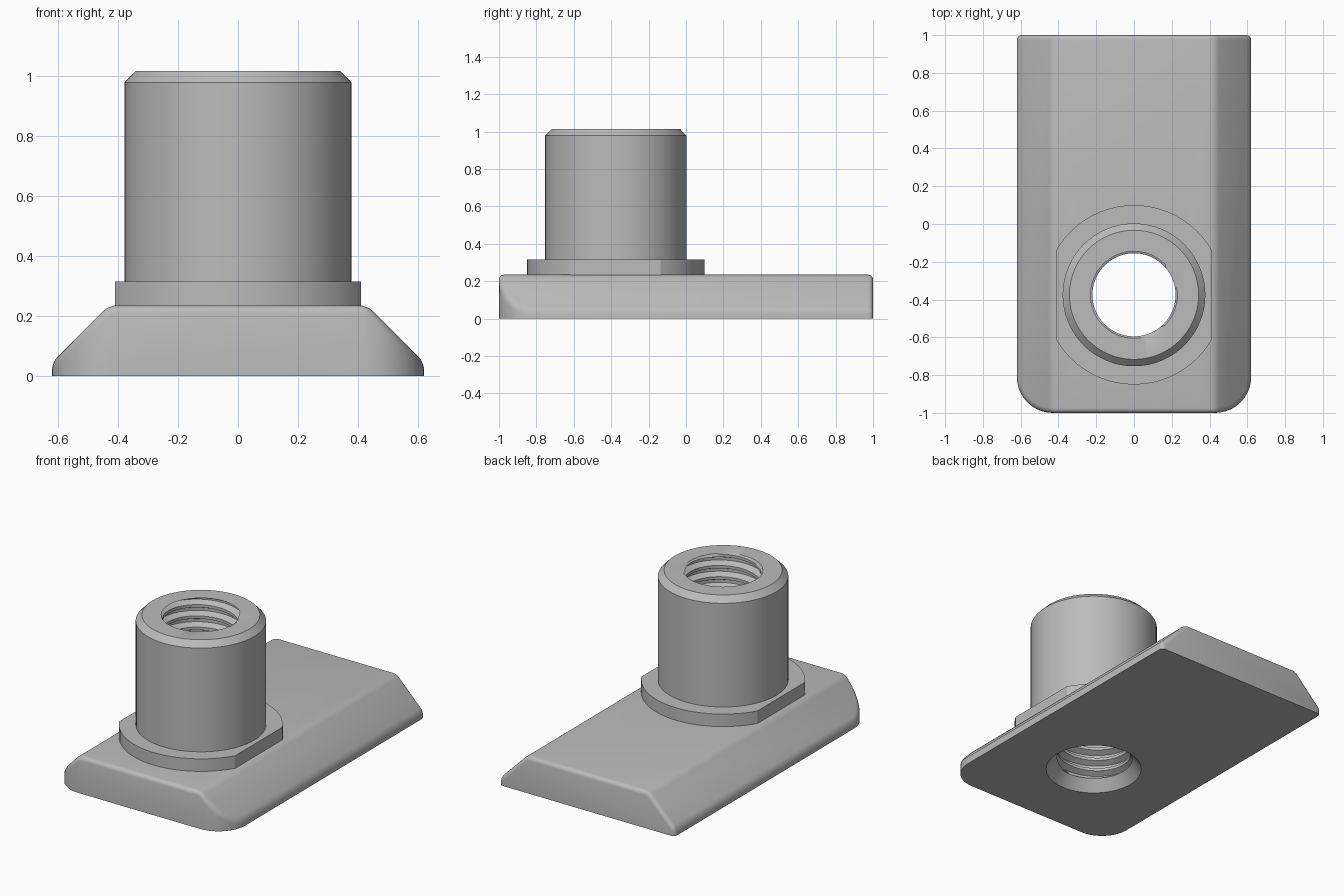
import bpy, bmesh, math
from mathutils import Vector

if "Cube" in bpy.data.objects:
    bpy.data.objects.remove(bpy.data.objects["Cube"], do_unlink=True)

SEG = 64
CY = -0.375            # bore axis position along y
SINK_R = 0.285         # countersink rim radius

steel = bpy.data.materials.new("grey_steel")
steel.use_nodes = True
colour = (0.5, 0.5, 0.5, 1)
steel.diffuse_color = colour
steel.node_tree.nodes["Principled BSDF"].inputs["Base Color"].default_value = colour


def finish(name, bm):
    bmesh.ops.remove_doubles(bm, verts=bm.verts, dist=0.0003)
    bmesh.ops.recalc_face_normals(bm, faces=bm.faces)
    mesh = bpy.data.meshes.new(name)
    bm.to_mesh(mesh)
    bm.free()
    mesh.materials.append(steel)
    ob = bpy.data.objects.new(name, mesh)
    bpy.context.collection.objects.link(ob)
    return ob


def activate(ob):
    bpy.ops.object.select_all(action='DESELECT')
    ob.select_set(True)
    bpy.context.view_layer.objects.active = ob


def smooth(ob):
    activate(ob)
    bpy.ops.object.shade_smooth_by_angle(angle=math.radians(28))


def prism(points, z0, z1):
    bm = bmesh.new()
    face = bm.faces.new([bm.verts.new((x, y, z0)) for x, y in points])
    ext = bmesh.ops.extrude_face_region(bm, geom=[face])
    top = [v for v in ext["geom"] if isinstance(v, bmesh.types.BMVert)]
    bmesh.ops.translate(bm, verts=top, vec=(0, 0, z1 - z0))
    bmesh.ops.recalc_face_normals(bm, faces=bm.faces)
    return bm


def slice_off(bm, co, normal):
    cut = bmesh.ops.bisect_plane(bm, geom=bm.verts[:] + bm.edges[:] + bm.faces[:], dist=0.0001,
                                 plane_co=co, plane_no=normal, clear_outer=True)
    rim = [e for e in cut["geom_cut"] if isinstance(e, bmesh.types.BMEdge)]
    bmesh.ops.holes_fill(bm, edges=[e for e in rim if e.is_boundary])


def circle(r):
    return [(r * math.cos(2 * math.pi * i / SEG), CY + r * math.sin(2 * math.pi * i / SEG))
            for i in range(SEG)]


def drill(ob, cutter):
    activate(ob)
    mod = ob.modifiers.new("bore", 'BOOLEAN')
    mod.operation, mod.solver, mod.object = 'DIFFERENCE', 'EXACT', cutter
    bpy.ops.object.modifier_apply(modifier=mod.name)


# Base plate: rounded front corners, sloping sides, softened edges
W, H, R = 0.62, 0.235, 0.19
right_arc = [(W - R + R * math.sin(a), -1 + R - R * math.cos(a))
             for a in (math.pi / 2 * i / 10 for i in range(11))]
outline = right_arc + [(W, 1), (-W, 1)] + [(-x, y) for x, y in reversed(right_arc)]
bm = prism(outline, 0, H)
for s in (1, -1):
    slice_off(bm, (s * (W - R), 0, H), (s, 0, 1))
bmesh.ops.remove_doubles(bm, verts=bm.verts, dist=0.001)
bmesh.ops.recalc_face_normals(bm, faces=bm.faces)
edges = [e for e in bm.edges if len(e.link_faces) == 2
         and max(v.co.z for v in e.verts) > 0.001 and e.calc_face_angle() > 0.5]
bmesh.ops.bevel(bm, geom=edges, offset=0.026, offset_type='OFFSET', segments=4,
                profile=0.5, affect='EDGES', clamp_overlap=True)
base = finish("base_plate", bm)

# Collar with two flats
bm = prism(circle(0.475), 0.2, 0.315)
for s in (1, -1):
    slice_off(bm, (s * 0.41, 0, 0), (s, 0, 0))
collar = finish("collar", bm)

# Clear the bore through base and collar
cutter = finish("bore_cutter", prism(circle(SINK_R), -0.2, 0.6))
cutter.hide_render = True
for part in (base, collar):
    drill(part, cutter)
    smooth(part)
bpy.data.objects.remove(cutter, do_unlink=True)

# Boss: turned outside, helical thread inside
TOP, LOW, RIM, PITCH = 1.015, 0.07, 0.23, 0.072
thread = (0.22, 0.22, 0.257, 0.257)
bm = bmesh.new()


def ring(r, z):
    return [bm.verts.new((x, y, z)) for x, y in circle(r)]


def skin(a, b, shift_a=None, shift_b=None):
    # the shifted rings close a helical seam
    for i in range(SEG):
        j = (i + 1) % SEG
        a2, b2 = (shift_a, shift_b) if j == 0 and shift_a else (a, b)
        bm.faces.new((a[i], a2[j], b2[j], b[i]))


outer = [ring(r, z) for r, z in ((RIM, LOW), (SINK_R, 0), (SINK_R, 0.25), (0.378, 0.25),
                                 (0.378, 0.978), (0.342, TOP), (RIM, TOP))]
for lower, upper in zip(outer, outer[1:]):
    skin(lower, upper)

rows = []
for k in range(-5, int((TOP - LOW) / PITCH * 4) + 7):
    row = []
    for i, (ux, uy) in enumerate(circle(1)):
        z = LOW + PITCH * (k / 4 + i / SEG)
        inside = LOW < z < TOP
        r = thread[k % 4] if inside else RIM
        row.append(bm.verts.new((ux * r, CY + (uy - CY) * r, min(max(z, LOW), TOP))))
    rows.append(row)
for k in range(len(rows) - 5):
    skin(rows[k], rows[k + 1], rows[k + 4], rows[k + 5])
boss = finish("threaded_boss", bm)
smooth(boss)
